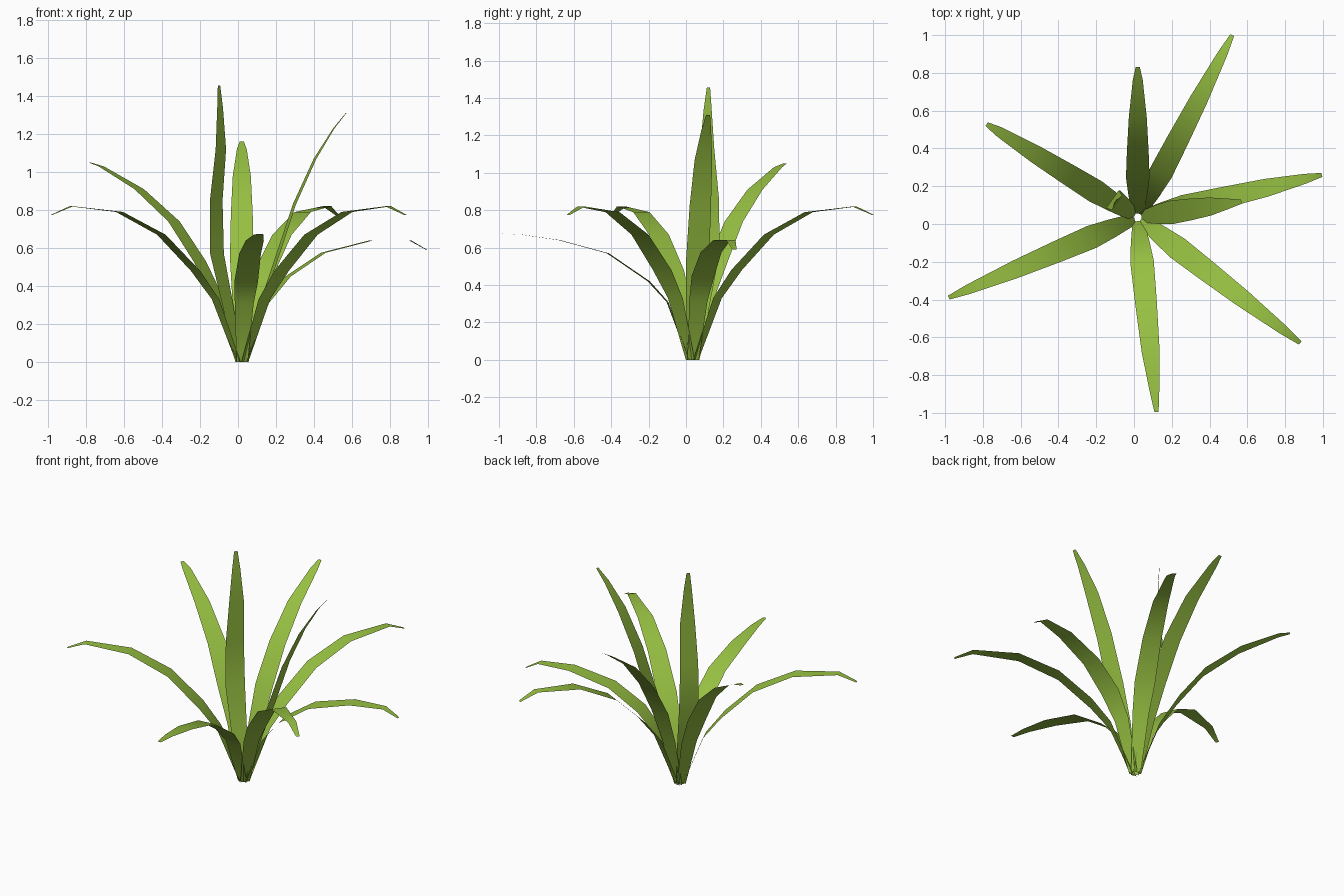
import bpy
import bmesh
from math import radians, cos, sin
from mathutils import Vector

cube = bpy.data.objects.get("Cube")
if cube:
    bpy.data.objects.remove(cube, do_unlink=True)

# One leaf green
green = bpy.data.materials.new("leaf green")
green.use_nodes = True
colour = (0.31, 0.53, 0.055, 1)
green.diffuse_color = colour
bsdf = next(n for n in green.node_tree.nodes if n.type == 'BSDF_PRINCIPLED')
bsdf.inputs["Base Color"].default_value = colour
bsdf.inputs["Roughness"].default_value = 0.8

CROWN = Vector((0.02, 0.035, 0))
WIDTHS = (0.06, 0.10, 0.125, 0.115, 0.095, 0.052, 0.022)

# Spine profiles: (distance from the crown, height) from root to tip
ARCHED = ((0.02, 0), (0.15, 0.33), (0.265, 0.48), (0.46, 0.67),
          (0.70, 0.79), (0.975, 0.82), (1.087, 0.775))
LOW = ((0.02, 0), (0.135, 0.31), (0.25, 0.45), (0.44, 0.575),
       (0.70, 0.64), (0.91, 0.64), (1.0, 0.59))
LOW_FLAT = ((0.02, 0), (0.135, 0.31), (0.235, 0.42), (0.455, 0.57),
            (0.715, 0.64), (0.92, 0.67), (1.035, 0.675))
RISING = ((0.02, 0), (0.14, 0.33), (0.26, 0.53), (0.42, 0.74),
          (0.635, 0.91), (0.87, 1.03), (0.94, 1.05))
STEEP = ((0.02, 0), (0.12, 0.33), (0.21, 0.55), (0.35, 0.78),
         (0.53, 0.98), (0.73, 1.12), (0.795, 1.16))
TALL = ((0.02, 0), (0.10, 0.30), (0.18, 0.53), (0.28, 0.83),
        (0.39, 1.07), (0.49, 1.23), (0.555, 1.31))
UPRIGHT = ((0.02, 0), (0.09, 0.30), (0.16, 0.57), (0.165, 0.85),
           (0.135, 1.12), (0.14, 1.34), (0.147, 1.455))


def make_leaf(name, angle, spine):
    """Flat tapering blade swept along a spine in one compass direction."""
    out = Vector((cos(radians(angle)), sin(radians(angle)), 0))
    side = Vector((-out.y, out.x, 0))
    bm = bmesh.new()
    rings = []
    for (reach, height), width in zip(spine, WIDTHS):
        centre = CROWN + out * reach + Vector((0, 0, height))
        rings.append([bm.verts.new(centre + side * width * s) for s in (-0.5, 0.5)])
    for low, high in zip(rings, rings[1:]):
        bm.faces.new((low[0], high[0], high[1], low[1]))
    mesh = bpy.data.meshes.new(name)
    bm.to_mesh(mesh)
    bm.free()
    mesh.materials.append(green)
    mesh.shade_smooth()
    obj = bpy.data.objects.new(name, mesh)
    bpy.context.collection.objects.link(obj)


# Rosette of leaves
make_leaf("back_leaf", 90, STEEP)
make_leaf("back_left_leaf", 62.6, ARCHED)
make_leaf("left_low_leaf", 13, LOW)
make_leaf("left_tall_leaf", 8.6, TALL)
make_leaf("front_left_leaf", -37.7, ARCHED)
make_leaf("front_leaf", -84.5, LOW_FLAT)
make_leaf("front_right_leaf", 203, ARCHED)
make_leaf("back_right_leaf", 148.3, RISING)
make_leaf("upright_leaf", 144.7, UPRIGHT)
